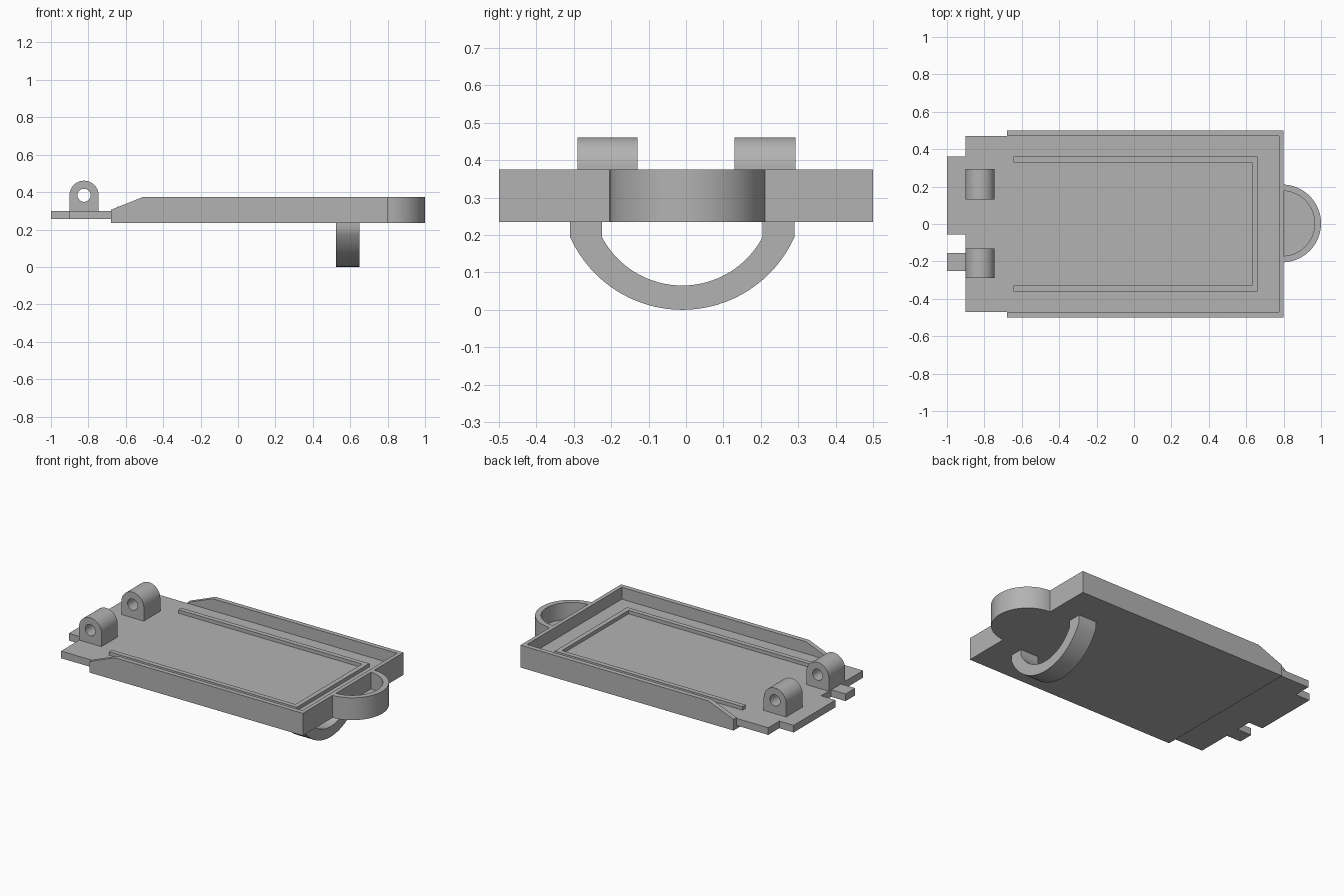
import bpy, bmesh, math
from mathutils import Vector

if "Cube" in bpy.data.objects:
    bpy.data.objects.remove(bpy.data.objects["Cube"])

grey = bpy.data.materials.new("plain grey")
grey.diffuse_color = (0.45, 0.45, 0.45, 1)
grey.use_nodes = True
grey.node_tree.nodes["Principled BSDF"].inputs["Base Color"].default_value = grey.diffuse_color

def prism(name, pts, axis, a, b, holes=()):
    """Extrude a 2D outline (with optional holes) along an axis from a to b."""
    def place(u, v, w):
        return {'x': (w, u, v), 'y': (u, w, v), 'z': (u, v, w)}[axis]
    bm = bmesh.new()
    edges = []
    for loop in (pts, *holes):
        vs = [bm.verts.new(place(u, v, a)) for u, v in loop]
        edges += [bm.edges.new((vs[i - 1], vs[i])) for i in range(len(vs))]
    if holes:
        bmesh.ops.triangle_fill(bm, use_beauty=True, use_dissolve=False, edges=edges)
    else:
        bm.faces.new(vs)
    ext = bmesh.ops.extrude_face_region(bm, geom=bm.faces[:])
    shift = Vector(place(0, 0, b - a))
    bmesh.ops.translate(bm, vec=shift,
                        verts=[g for g in ext["geom"] if isinstance(g, bmesh.types.BMVert)])
    bmesh.ops.recalc_face_normals(bm, faces=bm.faces[:])
    me = bpy.data.meshes.new(name)
    bm.to_mesh(me)
    bm.free()
    me.materials.append(grey)
    ob = bpy.data.objects.new(name, me)
    bpy.context.collection.objects.link(ob)
    bpy.ops.object.select_all(action='DESELECT')
    ob.select_set(True)
    bpy.context.view_layer.objects.active = ob
    bpy.ops.object.shade_smooth_by_angle(angle=math.radians(30))
    return ob

def arc(cx, cy, r, a0, a1, n=32):
    return [(cx + r * math.cos(math.radians(a0 + (a1 - a0) * i / n)),
             cy + r * math.sin(math.radians(a0 + (a1 - a0) * i / n))) for i in range(n + 1)]

def rect(x0, y0, x1, y1):
    return [(x0, y0), (x1, y0), (x1, y1), (x0, y1)]

BOTTOM, FLOOR, TOP = 0.235, 0.30, 0.375

# Tray floor, and the thinner tongue with its tabs
prism("tray_floor", rect(-0.68, -0.47, 0.775, 0.47), 'z', BOTTOM, FLOOR)
prism("tongue", [(-0.68, -0.47), (-0.68, 0.47), (-0.9, 0.47), (-0.9, 0.36), (-1, 0.36),
                 (-1, -0.055), (-0.9, -0.055), (-0.9, -0.47)], 'z', 0.255, FLOOR)
prism("small_tab", rect(-1, -0.25, -0.9, -0.155), 'z', 0.255, FLOOR)

# Side walls with sloped ends, and the end wall
wall = [(-0.68, BOTTOM), (0.8, BOTTOM), (0.8, TOP), (-0.505, TOP), (-0.68, 0.305)]
prism("side_wall_front", wall, 'y', -0.5, -0.47)
prism("side_wall_back", wall, 'y', 0.47, 0.5)
prism("end_wall", rect(0.775, -0.47, 0.8, 0.47), 'z', BOTTOM, TOP)

# U-shaped ridge on the floor
prism("floor_ridge", [(-0.645, -0.36), (0.66, -0.36), (0.66, 0.36), (-0.645, 0.36),
                      (-0.645, 0.33), (0.63, 0.33), (0.63, -0.33), (-0.645, -0.33)],
      'z', FLOOR, 0.322)

# Rounded cup on the end wall
outer = [(0.8, -0.208)] + arc(0.792, 0.003, 0.208, -87, 87) + [(0.8, 0.21)]
inner = arc(0.792, 0.003, 0.174, 87, -87)
prism("cup_wall", [(0.8, -0.205)] + outer[1:-1] + [(0.8, 0.211)]
      + [(0.8, 0.177)] + inner + [(0.8, -0.171)], 'z', BOTTOM, TOP)
prism("cup_floor", [(0.8, -0.173)] + inner[::-1] + [(0.8, 0.177)], 'z', BOTTOM, 0.27)

# Pierced hinge lugs
for name, y0, y1 in (("hinge_lug_front", -0.29, -0.13), ("hinge_lug_back", 0.13, 0.293)):
    shape = [(-0.901, FLOOR), (-0.745, FLOOR)] + arc(-0.823, 0.383, 0.078, 0, 180)
    prism(name, shape, 'y', y0, y1, holes=[arc(-0.823, 0.383, 0.035, 0, 360)[:-1]])

# Curved finger loop under the tray
def bow(half, z_end, z_low):
    h = z_end - z_low
    r = (half * half + h * h) / (2 * h)
    a = math.degrees(math.asin(half / r))
    return arc(-0.01, z_low + r, r, -90 - a, -90 + a)

prism("finger_loop", [(-0.31, BOTTOM)] + bow(0.30, 0.195, 0.0) + [(0.29, BOTTOM), (0.205, BOTTOM)]
      + bow(0.215, 0.195, 0.065)[::-1] + [(-0.225, BOTTOM)], 'x', 0.525, 0.65)
